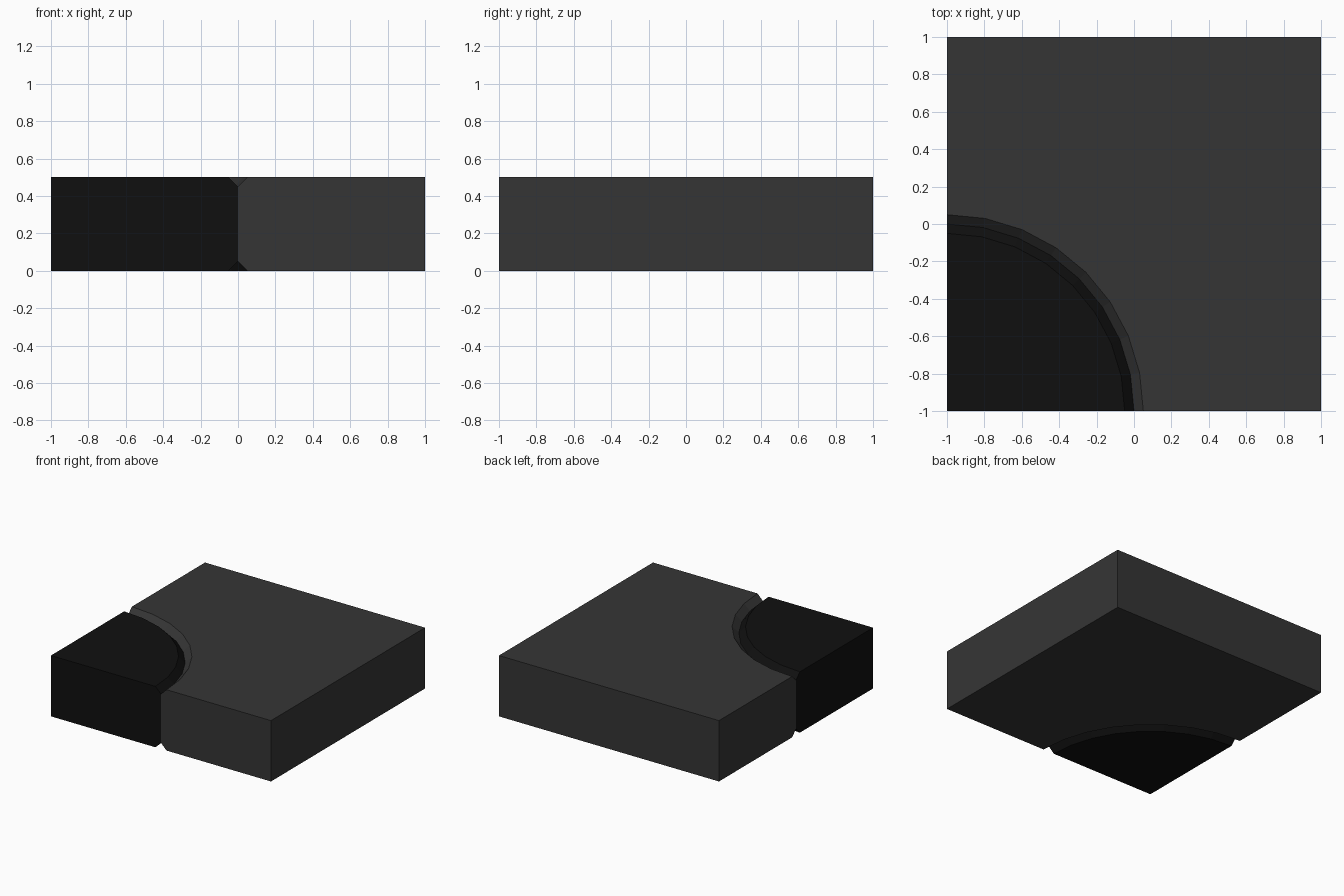
import bpy, bmesh
from math import sin, cos, pi

if "Cube" in bpy.data.objects:
    bpy.data.objects.remove(bpy.data.objects["Cube"])

H, R, C, SEG = 0.5, 1.0, 0.05, 8   # height, arc radius, chamfer, arc segments


def material(name, v):
    m = bpy.data.materials.new(name)
    m.diffuse_color = (v, v, v, 1)
    m.use_nodes = True
    m.node_tree.nodes["Principled BSDF"].inputs["Base Color"].default_value = m.diffuse_color
    return m


def arc(r):
    return [(-1 + r * cos(i * pi / 2 / SEG), -1 + r * sin(i * pi / 2 / SEG))
            for i in range(SEG + 1)]


def slab(name, corners, side, mat):
    """Solid with fixed corners plus a quarter-arc wall chamfered top and bottom."""
    bm = bmesh.new()
    rings = []
    for z, r in ((0, R + side * C), (C, R), (H - C, R), (H, R + side * C)):
        rings.append([bm.verts.new((x, y, z)) for x, y in arc(r)])
    low, high = [[bm.verts.new((x, y, z)) for x, y in corners] for z in (0, H)]
    # arc wall with its chamfers
    for a, b in zip(rings, rings[1:]):
        for i in range(SEG):
            bm.faces.new((a[i], a[i + 1], b[i + 1], b[i]))
    # top and bottom
    bm.faces.new(rings[0] + low)
    bm.faces.new(rings[-1] + high)
    # flat outer sides
    for i in range(len(corners) - 1):
        bm.faces.new((low[i], low[i + 1], high[i + 1], high[i]))
    bm.faces.new([r[-1] for r in rings] + [high[0], low[0]])
    bm.faces.new([r[0] for r in rings] + [high[-1], low[-1]])
    bmesh.ops.recalc_face_normals(bm, faces=bm.faces)
    me = bpy.data.meshes.new(name)
    bm.to_mesh(me)
    bm.free()
    me.materials.append(mat)
    ob = bpy.data.objects.new(name, me)
    bpy.context.collection.objects.link(ob)
    return ob


# main tile around the quarter disc
slab("outer_tile", [(-1, 1), (1, 1), (1, -1)], 1, material("dark_grey", 0.036))
# quarter disc filling the corner
slab("corner_quarter_disc", [(-1, -1)], -1, material("near_black", 0.005))
